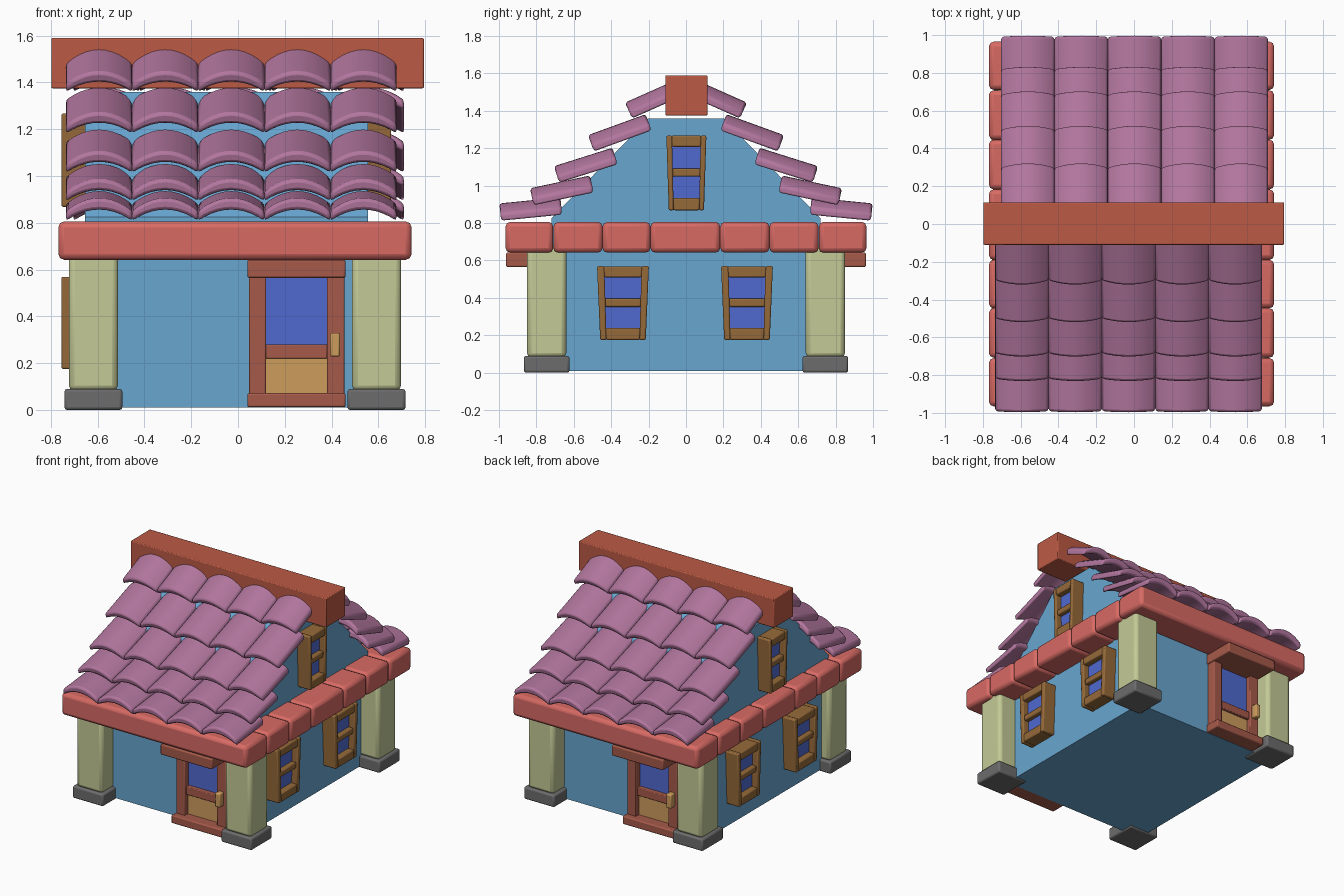
import bpy, bmesh, math
from mathutils import Matrix, Vector

cube = bpy.data.objects.get("Cube")
if cube:
    bpy.data.objects.remove(cube, do_unlink=True)

CENTRE_X = -0.013
WALL_X = -0.05


def colour(name, r, g, b):
    lin = [(c / 255 / 12.92) if c < 11 else ((c / 255 + 0.055) / 1.055) ** 2.4 for c in (r, g, b)]
    mat = bpy.data.materials.new(name)
    mat.use_nodes = True
    mat.diffuse_color = (*lin, 1)
    mat.node_tree.nodes["Principled BSDF"].inputs["Base Color"].default_value = (*lin, 1)
    return mat


BLUE = colour("wall_blue", 104, 166, 208)
PLUM = colour("tile_plum", 178, 118, 158)
CORAL = colour("beam_coral", 216, 106, 100)
RUST = colour("ridge_rust", 188, 90, 68)
BROWN = colour("door_brown", 166, 90, 74)
SAGE = colour("pillar_sage", 196, 202, 150)
GREY = colour("stone_grey", 108, 108, 108)
OAK = colour("window_oak", 150, 106, 58)
GLASS = colour("glass_blue", 80, 106, 208)
TAN = colour("panel_tan", 206, 156, 92)


def finish(name, bm, mat, bevel=0.0, segments=2):
    """Turn a bmesh into a shaded, optionally bevelled object."""
    bmesh.ops.recalc_face_normals(bm, faces=bm.faces)
    mesh = bpy.data.meshes.new(name)
    bm.to_mesh(mesh)
    bm.free()
    mesh.materials.append(mat)
    obj = bpy.data.objects.new(name, mesh)
    bpy.context.collection.objects.link(obj)
    if bevel:
        mod = obj.modifiers.new("soft_edges", "BEVEL")
        mod.width = bevel
        mod.segments = segments
        mod.limit_method = "ANGLE"
        mod.angle_limit = math.radians(40)
    bpy.ops.object.select_all(action="DESELECT")
    obj.select_set(True)
    bpy.context.view_layer.objects.active = obj
    bpy.ops.object.shade_smooth_by_angle(angle=math.radians(40))
    return obj


def add_box(bm, x, y, z):
    size = [b - a for a, b in (x, y, z)]
    mid = [(a + b) / 2 for a, b in (x, y, z)]
    mat = Matrix.Translation(mid) @ Matrix.Diagonal((*size, 1))
    return bmesh.ops.create_cube(bm, size=1, matrix=mat)["verts"]


def boxes(name, mat, bevel, *spans):
    bm = bmesh.new()
    for span in spans:
        add_box(bm, *span)
    return finish(name, bm, mat, bevel)


def opposite(obj, name, cx=CENTRE_X):
    """Copy a part to the other side by a half turn about the vertical."""
    twin = obj.copy()
    twin.name = name
    bpy.context.collection.objects.link(twin)
    twin.matrix_world = Matrix.Translation((2 * cx, 0, 0)) @ Matrix.Rotation(math.pi, 4, "Z")


# House body: gable profile extruded along x
half = [(0.72, 0.01), (0.72, 0.825), (0.2, 1.36)]
profile = half + [(-y, z) for y, z in reversed(half)]
bm = bmesh.new()
face = bm.faces.new([bm.verts.new((-0.655, y, z)) for y, z in profile])
side = bmesh.ops.extrude_face_region(bm, geom=[face])["geom"]
bmesh.ops.translate(bm, vec=(1.21, 0, 0), verts=[v for v in side if isinstance(v, bmesh.types.BMVert)])
finish("house_walls", bm, BLUE)

# Corner pillars on stone blocks
for i, sx in enumerate((-1, 1)):
    for j, sy in enumerate((-1, 1)):
        label = ("right", "left")[i] + "_" + ("front", "back")[j]
        x, y = CENTRE_X + sx * 0.605, sy * 0.745
        boxes("pillar_" + label, SAGE, 0.025, ((x - 0.105, x + 0.105), (y - 0.105, y + 0.105), (0.08, 0.68)))
        boxes("pillar_base_" + label, GREY, 0.012, ((x - 0.124, x + 0.124), (y - 0.122, y + 0.122), (0, 0.09)))

# Ring of beams above the pillars
BEAM_Z = (0.642, 0.806)
for name, sy in (("front_beam", -1), ("back_beam", 1)):
    boxes(name, CORAL, 0.025, ((-0.768, 0.742), sorted((sy * 0.965, sy * 0.71)), BEAM_Z))
cuts = [-0.708, -0.446, -0.19, 0.183, 0.446, 0.708]
for name, xs in (("left_beam_blocks", (0.48, 0.742)), ("right_beam_blocks", (-0.768, -0.506))):
    boxes(name, CORAL, 0.025, *[(xs, (a, b), BEAM_Z) for a, b in zip(cuts, cuts[1:])])

# Ridge beam
boxes("ridge_beam", RUST, 0.006, ((-0.798, 0.795), (-0.11, 0.115), (1.375, 1.59)))

# Roof tiles: rows of curved tiles, each row placed by its lower crown edge and slope
ROWS = [(-0.998, 0.905, 5.6), (-0.834, 0.986, 12), (-0.706, 1.104, 17.5),
        (-0.524, 1.27, 20), (-0.326, 1.444, 24)]
TILE_W, TILE_L, STEPS = 0.2825, 0.328, 10


def add_tile(bm, matrix):
    outer, inner = [], []
    for k in range(STEPS + 1):
        u = 2 * k / STEPS - 1
        outer.append((u * TILE_W / 2, -0.055 * u * u))
        inner.append((u * TILE_W / 2, -0.05 - 0.048 * u * u))
    ring = outer + inner[::-1]
    ends = [[bm.verts.new(matrix @ Vector((x, y, z))) for x, z in ring] for y in (0, TILE_L)]
    n = len(ring)
    for k in range(n):
        m = (k + 1) % n
        bm.faces.new((ends[0][k], ends[0][m], ends[1][m], ends[1][k]))
    for end in ends:
        bm.faces.new(end)


for r, (y, z, slope) in enumerate(ROWS):
    bm = bmesh.new()
    for c in range(5):
        x = -0.735 + (c + 0.5) * TILE_W
        add_tile(bm, Matrix.Translation((x, y, z)) @ Matrix.Rotation(math.radians(slope), 4, "X"))
    row = finish(f"front_tile_row_{r + 1}", bm, PLUM, 0.014)
    opposite(row, f"back_tile_row_{r + 1}")

# Doors
DOOR_X = (0.118, 0.382)
door_parts = [
    boxes("door_posts", BROWN, 0.006, ((0.048, 0.12), (-0.79, -0.7), (0.06, 0.58)),
          ((0.38, 0.455), (-0.79, -0.7), (0.06, 0.58))),
    boxes("door_rail", BROWN, 0.005, (DOOR_X, (-0.775, -0.7), (0.22, 0.28))),
    boxes("door_canopy", BROWN, 0.008, ((0.04, 0.46), (-0.962, -0.7), (0.565, 0.642))),
    boxes("door_step", BROWN, 0.008, ((0.04, 0.46), (-0.835, -0.7), (0.012, 0.072))),
    boxes("door_glass", GLASS, 0, (DOOR_X, (-0.745, -0.7), (0.27, 0.57))),
    boxes("door_panel", TAN, 0, (DOOR_X, (-0.755, -0.7), (0.065, 0.23))),
    boxes("door_handle", TAN, 0.008, ((0.394, 0.436), (-0.835, -0.78), (0.228, 0.33))),
]
for part in door_parts:
    opposite(part, "back_" + part.name)


# Windows: frame bars slightly narrower at the bottom, with recessed glass
def window(name, y, z, width, height):
    frame_x, w, h = (0.54, 0.655), width / 2, height / 2

    def tapered(part, mat, bevel, spans):
        bm = bmesh.new()
        for span in spans:
            add_box(bm, *span)
        for v in bm.verts:
            v.co.y = y + v.co.y * (1 - 0.06 * (1 - v.co.z / h))
            v.co.z += z
        obj = finish(f"{name}_{part}", bm, mat, bevel)
        opposite(obj, f"right_{name}_{part}", WALL_X)

    stiles = [(frame_x, sorted((s * w, s * w * 0.72)), (-h, h)) for s in (-1, 1)]
    rails = [(frame_x, (-w * 0.74, w * 0.74), (a * h, b * h))
             for a, b in ((-0.998, -0.67), (0.7, 0.998))]
    mid = [((0.54, 0.645), (-w * 0.74, w * 0.74), (-0.1 * h, 0.12 * h))]
    tapered("frame", OAK, 0.008, stiles + rails + mid)
    tapered("glass", GLASS, 0, [((0.54, 0.61), (-w * 0.8, w * 0.8), (-h * 0.8, h * 0.8))])


window("window_front", -0.337, 0.372, 0.277, 0.395)
window("window_back", 0.326, 0.372, 0.277, 0.395)
window("window_attic", 0.002, 1.068, 0.214, 0.4)
